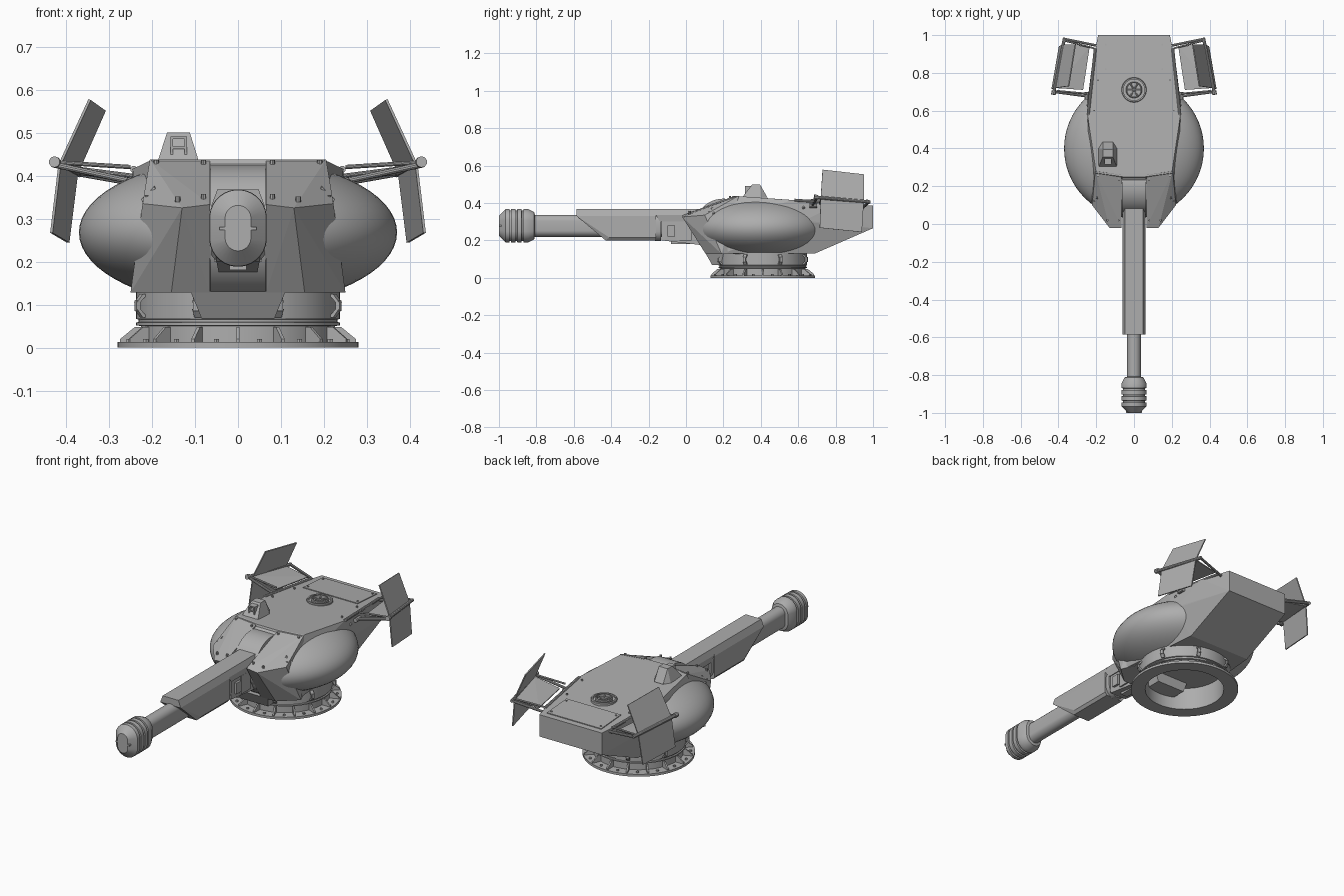
import bpy, bmesh, math
from mathutils import Vector, Matrix

if "Cube" in bpy.data.objects:
    bpy.data.objects.remove(bpy.data.objects["Cube"])

grey = bpy.data.materials.new("armour grey")
grey.use_nodes = True
colour = (0.42, 0.42, 0.42, 1)
grey.diffuse_color = colour
grey.node_tree.nodes["Principled BSDF"].inputs["Base Color"].default_value = colour


def finish(name, bm, smooth=False):
    bmesh.ops.recalc_face_normals(bm, faces=bm.faces[:])
    mesh = bpy.data.meshes.new(name)
    bm.to_mesh(mesh)
    bm.free()
    mesh.materials.append(grey)
    ob = bpy.data.objects.new(name, mesh)
    bpy.context.collection.objects.link(ob)
    if smooth:
        bpy.ops.object.select_all(action='DESELECT')
        ob.select_set(True)
        bpy.context.view_layer.objects.active = ob
        bpy.ops.object.shade_smooth_by_angle(angle=math.radians(35))
    return ob


def flip(p, s):
    return Vector((p[0] * s, p[1], p[2]))


def convex(name, points, both=False):
    """Faceted solid around the points; both adds their mirror images."""
    bm = bmesh.new()
    for s in ((1, -1) if both else (1,)):
        for p in points:
            bm.verts.new(flip(p, s))
    result = bmesh.ops.convex_hull(bm, input=bm.verts[:])
    loose = {v for v in result["geom_interior"] if isinstance(v, bmesh.types.BMVert)}
    bmesh.ops.delete(bm, geom=list(loose), context='VERTS')
    bmesh.ops.dissolve_limit(bm, angle_limit=0.02, verts=bm.verts[:], edges=bm.edges[:])
    return finish(name, bm)


def mirrored(name, points):
    for side, s in (("left", 1), ("right", -1)):
        convex(side + "_" + name, [flip(p, s) for p in points])


def box(name, x, y, z):
    return convex(name, [(a, b, c) for a in x for b in y for c in z])


def rod(name, a, b, r, sides=10):
    a, b = Vector(a), Vector(b)
    d = b - a
    bm = bmesh.new()
    m = Matrix.Translation((a + b) / 2) @ d.to_track_quat('Z', 'Y').to_matrix().to_4x4()
    bmesh.ops.create_cone(bm, cap_ends=True, segments=sides, radius1=r, radius2=r,
                          depth=d.length, matrix=m)
    return finish(name, bm, True)


def rings(name, loops, closed=False):
    """Skin a series of equal loops of points."""
    bm = bmesh.new()
    rows = [[bm.verts.new(p) for p in loop] for loop in loops]
    n = len(rows[0])
    pairs = list(zip(rows, rows[1:])) + ([(rows[-1], rows[0])] if closed else [])
    for p, q in pairs:
        for i in range(n):
            bm.faces.new((p[i], p[(i + 1) % n], q[(i + 1) % n], q[i]))
    if not closed:
        bm.faces.new(rows[0])
        bm.faces.new(rows[-1])
    return finish(name, bm, True)


def lathe(name, profile, centre, steps=64):
    c = Vector(centre)
    loops = [[c + Vector((r * math.cos(t), r * math.sin(t), z))
              for t in (math.tau * i / steps for i in range(steps))] for r, z in profile]
    return rings(name, loops, True)


def capsule_tube(name, profile, z=0.278, half=0.023, steps=32):
    """Upright capsule section running along y."""
    loops = []
    for y, r in profile:
        loop = []
        for i in range(steps):
            t = math.tau * (i + 0.5) / steps
            loop.append((r * math.cos(t), y, z + r * math.sin(t) + math.copysign(half, math.sin(t))))
        loops.append(loop)
    return rings(name, loops)


def roof(y):
    return 0.438 - 0.07 * max(0, y - 0.25)


# Turret ring with flange, ribs and clamps
MID = Vector((0, 0.41, 0))
lathe("turret_ring", [(.205, 0), (.28, 0), (.28, .013), (.226, .013), (.226, .05), (.237, .052),
                      (.237, .058), (.231, .06), (.231, .065), (.237, .067), (.237, .135), (.205, .135)], MID)
for i in range(16):
    turn = Matrix.Translation(MID) @ Matrix.Rotation(math.tau * i / 16, 4, 'Z')
    rib = [(.22, .01), (.274, .01), (.274, .02), (.24, .048), (.22, .048)]
    convex("ring_rib", [turn @ Vector((r, y, z)) for r, z in rib for y in (-.004, .004)])
    bolt = turn @ Matrix.Rotation(math.tau / 32, 4, 'Z') @ Vector((.258, 0, .012))
    rod("ring_bolt", bolt, bolt + Vector((0, 0, .008)), .007, 6)
for i in range(8):
    turn = Matrix.Translation(MID) @ Matrix.Rotation(math.tau * (i + .5) / 8, 4, 'Z')
    for z0, z1 in ((.07, .09), (.125, .105)):
        convex("ring_clamp", [turn @ Vector(p) for p in
               [(r, y, z) for y in (-.009, .009) for r, z in
                ((.23, z0), (.243, z0), (.258, z1), (.25, (z0 + z1) / 2), (.25, z1))]])
    convex("clamp_bar", [turn @ Vector((r, y, z)) for r in (.248, .258)
                         for y in (-.007, .007) for z in (.085, .11)])

# Rounded inner shell, flattened under the roof
bm = bmesh.new()
bmesh.ops.create_uvsphere(bm, u_segments=64, v_segments=32, radius=1)
for v in bm.verts:
    v.co = Vector((v.co.x * .37, .40 + v.co.y * .37, min(.415, max(.125, .268 + v.co.z * .172))))
finish("rounded_shell", bm, True)

# Faceted hull and lower nose
convex("hull", [(.20, .27, .437), (.245, .57, roof(.57)), (.225, .82, roof(.82)), (.19, 1, .385),
                (.19, 1, .265), (.24, .69, .30), (.19, .69, .13), (.235, .2, .3), (.235, .2, .13),
                (.25, .62, .30), (.06, .25, .438)], True)
convex("lower_nose", [(.11, .105, .13), (.085, .14, .068), (.11, .3, .13), (.085, .3, .068)], True)

# Front cheek armour with rivets
mirrored("cheek_armour", [(.065, -.02, .333), (.13, -.02, .325), (.222, .10, .335), (.205, .28, .438),
                          (.065, .26, .438), (.065, .105, .128), (.155, .105, .128), (.25, .19, .128),
                          (.065, .3, .128), (.2, .3, .128)])
for s in (1, -1):
    for p in ((.08, .02, .35), (.14, .02, .345), (.21, .125, .347), (.08, .235, .429), (.19, .255, .429)):
        a = flip(p, s)
        rod("cheek_rivet", a - Vector((0, 0, .006)), a + Vector((0, 0, .007)), .006, 8)

# Curved mantlet between the cheeks
rod("mantlet", (-.064, .2, .268), (.064, .2, .268), .155, 48)
convex("mantlet_block", [(.05, -.13, .2), (.05, -.13, .34), (.045, .08, .175), (.05, .08, .36)], True)
box("mantlet_key", (-.02, .02), (-.08, .1), (.18, .2))
for s in (1, -1):
    box("mantlet_lug", (s * .045, s * .062), (-.1, -.06), (.22, .28))
    box("mantlet_plate", (s * .045, s * .056), (-.05, .03), (.2, .3))

# Gun: barrel, muzzle and jacket
capsule_tube("barrel", [(-.85, .036), (-.1, .036)])
muzzle = [(-1, .03), (-.965, .066)]
for y in (-.945, -.912, -.879):
    muzzle += [(y, .067), (y + .001, .058), (y + .009, .058), (y + .01, .067)]
muzzle += [(-.845, .067), (-.812, .05), (-.808, .036)]
capsule_tube("muzzle", muzzle)
box("muzzle_bar", (-.043, .043), (-1, -.985), (.273, .281))
box("muzzle_post", (-.003, .003), (-1, -.98), (.23, .325))
box("muzzle_boss", (-.011, .011), (-1, -.985), (.267, .287))
convex("gun_jacket", [(.048, -.585, .368), (.062, -.585, .33), (.05, -.43, .2), (.062, -.41, .215),
                      (.062, -.16, .215), (.05, -.16, .2), (.062, -.16, .33), (.048, -.16, .368)], True)
convex("jacket_tail", [(.048, -.16, .368), (.06, -.16, .335), (.048, .14, .368), (.06, .14, .335),
                       (.055, -.14, .3), (.055, .14, .3)], True)
capsule_tube("gun_collar", [(-.165, .056), (-.135, .056)], .275)
convex("gun_hood", [(.064, .14, .36), (.064, .25, .43), (.064, .25, .3), (.064, .14, .3)], True)

# Sight box on the roof
convex("sight", [(-.188, .3, .43), (-.09, .3, .43), (-.188, .4, .43), (-.09, .4, .43),
                 (-.165, .355, .5), (-.112, .355, .5), (-.165, .395, .5), (-.112, .395, .5),
                 (-.165, .435, .43), (-.112, .435, .43)])
for x in (-.157, -.125):
    box("sight_frame", (x, x + .006), (.315, .37), (.445, .491))
for z in (.485, .462):
    box("sight_brow", (-.157, -.119), (.315, .37), (z, z + .006))

# Roof hatch with crossed grip
H = Vector((0, .71, roof(.71)))
for r, w, h in ((.056, .010, .012), (.036, .007, .016)):
    lathe("hatch_ring", [(r, -.01), (r + w, -.01), (r + w, h - .004), (r + w - .003, h), (r, h)], H, 40)
for i in range(3):
    d = Vector((math.cos(i * math.pi / 3), math.sin(i * math.pi / 3), 0)) * .04
    rod("hatch_grip", H - d + Vector((0, 0, .006)), H + d + Vector((0, 0, .006)), .004, 8)

# Rear roof plate, edge rails and bolts
convex("rear_roof_plate", [(x, y, roof(y) + h) for x, y in ((.165, .80), (.165, .97))
                           for h in (-.005, .004)], True)
for s in (1, -1):
    rod("roof_rail", flip((.243, .58, roof(.58)), s), flip((.205, .93, roof(.93)), s), .008)
    for x, y in ((.21, .6), (.19, .76), (.15, .82), (.15, .95)):
        p = flip((x, y, roof(y)), s)
        rod("roof_bolt", p, p + Vector((0, 0, .008)), .005, 8)
    for p in ((.19, .14, .37), (.215, .62, .40)):
        q = flip(p, s)
        rod("side_hook", q, q + flip((.03, .01, -.03), s), .008, 8)


# Folding side vanes on hinged arms
def vane(name, corners, normal):
    n = Vector(normal).normalized() * .003
    mirrored(name, [Vector(p) + n * k for p in corners for k in (-1, 1)])


front, rear = (.415, .72, .425), (.375, .95, .405)
vane("upper_vane", [front, rear, (.31, .95, .552), (.345, .73, .577)], (.9, .15, .4))
vane("lower_vane", [front, rear, (.395, .94, .244), (.434, .715, .267)], (1, .15, .05))
vane("vane_bridge", [front, rear, (.235, .94, .385), (.27, .71, .395)], (-.2, 0, 1))
for s in (1, -1):
    def arm(name, a, b, r):
        rod(name, flip(a, s), flip(b, s), r)
    arm("vane_hinge", (.425, .695, .43), (.368, .985, .405), .009)
    arm("front_arm", (.425, .70, .425), (.24, .675, .385), .007)
    arm("front_brace", (.41, .705, .43), (.25, .69, .42), .005)
    arm("rear_arm", (.37, .98, .405), (.20, .945, .375), .007)
    arm("rear_brace", (.365, .97, .415), (.21, .93, .395), .005)
    arm("hinge_cap", (.427, .685, .432), (.424, .705, .43), .013)
    arm("arm_foot", (.25, .66, .385), (.25, .70, .385), .012)
